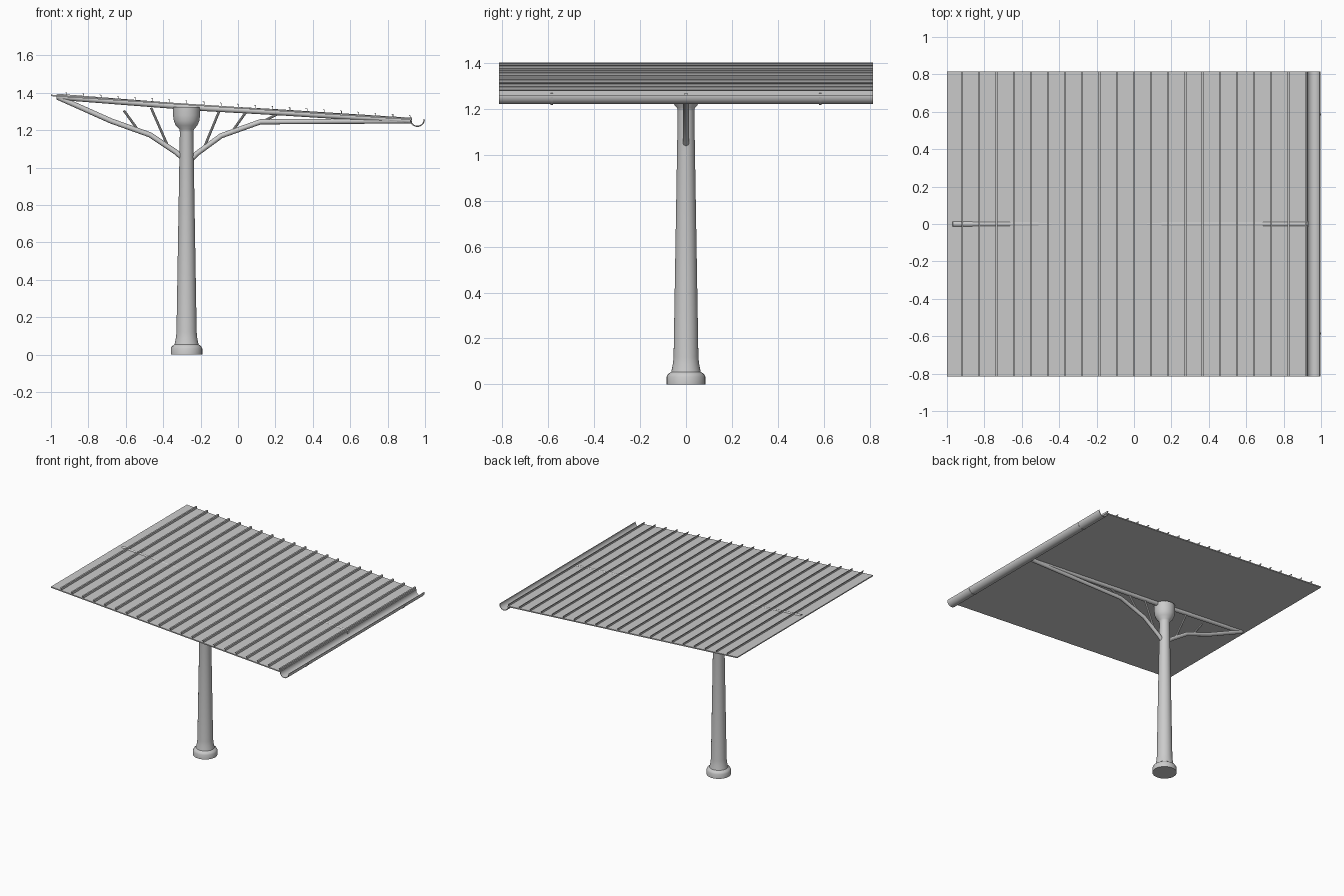
import bpy, bmesh, math
from mathutils import Vector

cube = bpy.data.objects.get("Cube")
if cube:
    bpy.data.objects.remove(cube)

grey = bpy.data.materials.new("light grey metal")
grey.use_nodes = True
colour = (0.6, 0.6, 0.6, 1)
grey.diffuse_color = colour
grey.node_tree.nodes["Principled BSDF"].inputs["Base Color"].default_value = colour

HALF_Y = 0.815
POLE_X = -0.275


def roof_z(x):
    """Height of the sloping roof's upper face."""
    return 1.39 - 0.066 * (x + 1)


def finish(name, bm, smooth=False):
    bmesh.ops.recalc_face_normals(bm, faces=bm.faces)
    mesh = bpy.data.meshes.new(name)
    bm.to_mesh(mesh)
    bm.free()
    mesh.materials.append(grey)
    ob = bpy.data.objects.new(name, mesh)
    bpy.context.collection.objects.link(ob)
    if smooth:
        bpy.ops.object.select_all(action='DESELECT')
        ob.select_set(True)
        bpy.context.view_layer.objects.active = ob
        bpy.ops.object.shade_smooth_by_angle(angle=math.radians(35))
    return ob


def extrude_y(bm, outline, y0, y1):
    """Closed x-z outline swept along y, with end caps."""
    rings = [[bm.verts.new((x, y, z)) for x, z in outline] for y in (y0, y1)]
    n = len(outline)
    for i in range(n):
        j = (i + 1) % n
        bm.faces.new((rings[0][i], rings[0][j], rings[1][j], rings[1][i]))
    for ring in rings:
        bm.faces.new(ring)


def tube(name, points, radius, sides=16):
    """Round pipe mitred along an x-z path."""
    bm = bmesh.new()
    path = [Vector((x, 0, z)) for x, z in points]
    rings = []
    for i, p in enumerate(path):
        before = (p - path[i - 1]).normalized() if i else None
        after = (path[i + 1] - p).normalized() if i < len(path) - 1 else None
        tangent = ((before or after) + (after or before)).normalized()
        side = Vector((0, 1, 0))
        up = tangent.cross(side)
        angles = [math.tau * k / sides for k in range(sides)]
        rings.append([bm.verts.new(p + radius * (math.cos(a) * side + math.sin(a) * up))
                      for a in angles])
    for a, b in zip(rings, rings[1:]):
        for k in range(sides):
            m = (k + 1) % sides
            bm.faces.new((a[k], a[m], b[m], b[k]))
    bm.faces.new(rings[0])
    bm.faces.new(rings[-1])
    return finish(name, bm, True)


def arc_band(cx, cz, inner, outer, start, end, steps=14):
    angles = [math.radians(start + (end - start) * i / steps) for i in range(steps + 1)]
    ring = [(cx + outer * math.cos(a), cz + outer * math.sin(a)) for a in angles]
    return ring + [(cx + inner * math.cos(a), cz + inner * math.sin(a))
                   for a in reversed(angles)]


# Column with flared foot and capital
profile = [(0, 0), (0.084, 0), (0.084, 0.033), (0.078, 0.045), (0.064, 0.055),
           (0.057, 0.09), (0.054, 0.12), (0.036, 1.19), (0.039, 1.205),
           (0.058, 1.225), (0.068, 1.25), (0.072, 1.28), (0.072, 1.325), (0, 1.325)]
bm = bmesh.new()
verts = [bm.verts.new((r, 0, z)) for r, z in profile]
edges = [bm.edges.new(pair) for pair in zip(verts, verts[1:])]
bmesh.ops.spin(bm, geom=verts + edges, cent=(0, 0, 0), axis=(0, 0, 1),
               angle=math.tau, steps=32)
bmesh.ops.remove_doubles(bm, verts=bm.verts, dist=0.0001)
bmesh.ops.translate(bm, verts=bm.verts, vec=(POLE_X, 0, 0))
finish("column", bm, True)

# Roof sheet
bm = bmesh.new()
ends = (-1, 0.928)
extrude_y(bm, [(x, roof_z(x)) for x in ends]
          + [(x, roof_z(x) - 0.008) for x in reversed(ends)], -HALF_Y, HALF_Y)
finish("roof_sheet", bm)

# Standing seams: upright fins with a folded lip
bm = bmesh.new()
for i in range(21):
    x = -0.916 + i * 0.0918
    z = roof_z(x)
    fin = [(0.002, -0.003), (0.002, 0.016), (-0.007, 0.018), (-0.007, 0.015),
           (-0.001, 0.013), (-0.001, -0.003)]
    extrude_y(bm, [(x + dx, z + dz) for dx, dz in fin], -HALF_Y, HALF_Y)
finish("roof_seams", bm)

# Main beam just under the sheet
beam = ((-0.97, 0.009), (-0.55, 0.014), (-0.2, 0.018), (0.19, 0.014), (0.93, 0.012))
tube("main_beam", [(x, roof_z(x) - drop) for x, drop in beam], 0.016)

# Branching braces
tube("left_brace", [(-0.27, 1.03), (-0.335, 1.085), (-0.47, 1.175),
                    (-0.68, 1.25), (-0.96, 1.375)], 0.014)
tube("right_brace", [(-0.28, 1.015), (-0.22, 1.075), (-0.09, 1.17),
                     (0.12, 1.245), (0.93, 1.25)], 0.014)

# Slim struts from the braces
struts = [((-0.53, 1.195), (-0.61, 1.305)), ((-0.375, 1.115), (-0.465, 1.32)),
          ((-0.18, 1.11), (-0.095, 1.315)), ((-0.03, 1.195), (0.045, 1.3)),
          ((0.13, 1.245), (0.21, 1.285))]
for i, strut in enumerate(struts):
    tube(f"strut_{i + 1}", strut, 0.007, 10)

# Half-round gutter and its straps
bm = bmesh.new()
extrude_y(bm, arc_band(0.959, 1.258, 0.034, 0.038, 170, 365), -HALF_Y, HALF_Y)
finish("gutter", bm, True)
for side, y in (("front", -0.585), ("back", 0.585)):
    bm = bmesh.new()
    extrude_y(bm, arc_band(0.959, 1.258, 0.037, 0.0405, 165, 350), y - 0.005, y + 0.005)
    finish(side + "_gutter_strap", bm, True)
